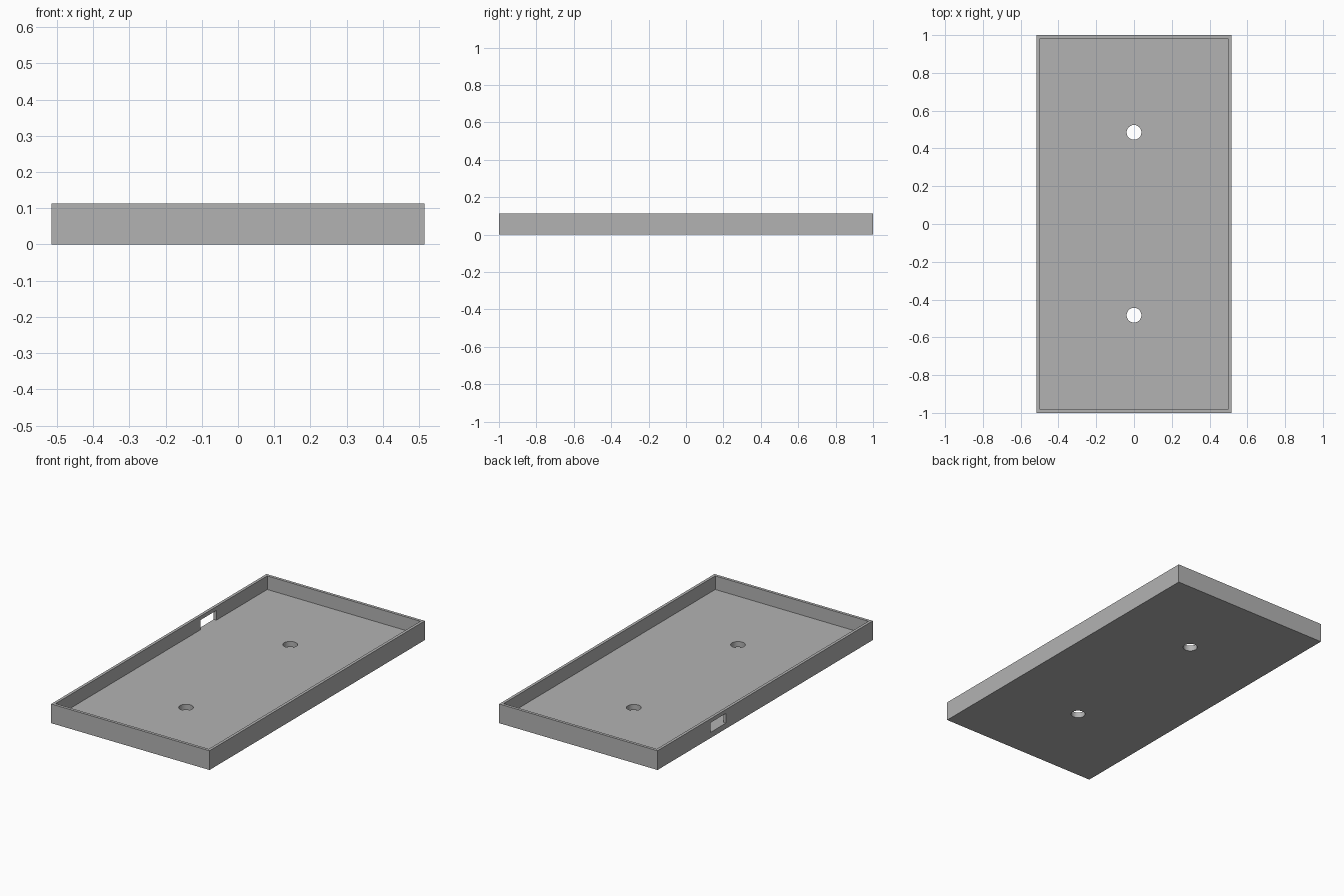
import bpy
import math

# Remove the default cube only
if "Cube" in bpy.data.objects:
    bpy.data.objects.remove(bpy.data.objects["Cube"], do_unlink=True)

WIDTH, LENGTH, HEIGHT = 1.03, 2.0, 0.113
WALL, FLOOR = 0.017, 0.033

grey = bpy.data.materials.new("plain grey")
grey.use_nodes = True
colour = (0.45, 0.45, 0.45, 1)
grey.diffuse_color = colour
grey.node_tree.nodes["Principled BSDF"].inputs["Base Color"].default_value = colour


def box(name, low, high):
    """Box between two opposite corners."""
    centre = [(a + b) / 2 for a, b in zip(low, high)]
    bpy.ops.mesh.primitive_cube_add(size=1, location=centre)
    ob = bpy.context.object
    ob.name = name
    ob.scale = [b - a for a, b in zip(low, high)]
    bpy.ops.object.transform_apply(location=True, rotation=False, scale=True)
    ob.data.materials.append(grey)
    return ob


def cut(body, cutter):
    """Subtract the cutter from the body, then discard it."""
    cutter.hide_render = True
    mod = body.modifiers.new(cutter.name, "BOOLEAN")
    mod.operation = "DIFFERENCE"
    mod.solver = "EXACT"
    mod.object = cutter
    bpy.ops.object.select_all(action="DESELECT")
    bpy.context.view_layer.objects.active = body
    body.select_set(True)
    bpy.ops.object.modifier_apply(modifier=mod.name)
    bpy.data.objects.remove(cutter, do_unlink=True)


# Tray body
x, y = WIDTH / 2, LENGTH / 2
tray = box("tray", (-x, -y, 0), (x, y, HEIGHT))

# Open interior
cut(tray, box("interior_cutter", (WALL - x, WALL - y, FLOOR), (x - WALL, y - WALL, HEIGHT * 2)))

# Two round holes through the floor
for hole_y in (-0.483, 0.485):
    bpy.ops.mesh.primitive_cylinder_add(vertices=48, radius=0.039, depth=0.2, location=(0, hole_y, 0))
    hole = bpy.context.object
    hole.name = "hole_cutter"
    hole.data.materials.append(grey)
    cut(tray, hole)

# Rectangular port through the -x wall, level with the floor
cut(tray, box("port_cutter", (-x - 0.1, 0.365, FLOOR), (WALL - x + 0.01, 0.51, 0.09)))

# Smooth hole walls, crisp edges elsewhere
tray.select_set(True)
bpy.context.view_layer.objects.active = tray
bpy.ops.object.shade_smooth_by_angle(angle=math.radians(30))
